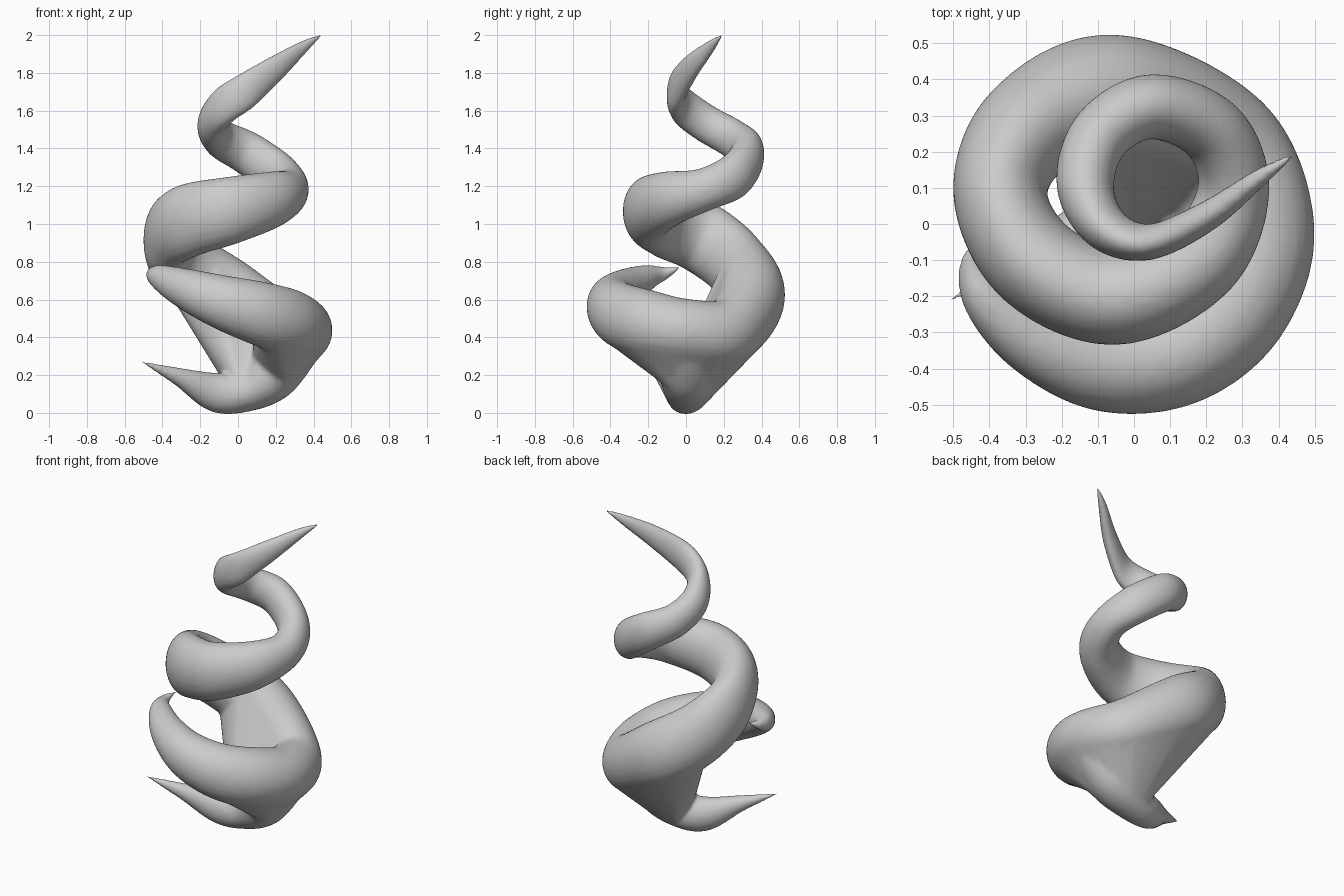
import bpy, bmesh, math
from mathutils import Vector

if "Cube" in bpy.data.objects:
    bpy.data.objects.remove(bpy.data.objects["Cube"])

SIDES = 24


def spline(p0, p1, p2, p3, t):
    # Catmull-Rom blend of (x, y, z, half width, half height)
    return [0.5 * (2 * b + (c - a) * t + (2 * a - 5 * b + 4 * c - d) * t * t
                   + (3 * b - a - 3 * c + d) * t ** 3)
            for a, b, c, d in zip(p0, p1, p2, p3)]


def tentacle(bm, keys, steps=10):
    # tube with an elliptical section; returns its rings of points
    pts = [keys[0]] + keys + [keys[-1]]
    path = []
    for i in range(len(keys) - 1):
        path += [spline(*pts[i:i + 4], s / steps) for s in range(steps)]
    path.append(list(keys[-1]))
    rings = []
    for i, p in enumerate(path):
        a, b = path[max(i - 1, 0)], path[min(i + 1, len(path) - 1)]
        tan = (Vector(b[:3]) - Vector(a[:3])).normalized()
        side = tan.cross(Vector((0, 0, 1))).normalized()
        up = side.cross(tan)
        w, h = max(p[3], 0.006), max(p[4], 0.006)
        rings.append([bm.verts.new(Vector(p[:3])
                      + side * w * math.cos(k * math.tau / SIDES)
                      + up * h * math.sin(k * math.tau / SIDES)) for k in range(SIDES)])
    for r, q in zip(rings, rings[1:]):
        for k in range(SIDES):
            n = (k + 1) % SIDES
            bm.faces.new((r[k], r[n], q[n], q[k]))
    bm.faces.new(rings[0][::-1])
    bm.faces.new(rings[-1])
    return [[v.co.copy() for v in r] for r in rings]


def web(bm, ring_a, ring_b, ring_c):
    # solid skin stretched between a foot ring and a stretch of the spiral
    verts = [bm.verts.new(c) for c in ring_a + ring_b + ring_c]
    bmesh.ops.convex_hull(bm, input=verts)
    loose = [v for v in verts if not v.link_faces]
    bmesh.ops.delete(bm, geom=loose, context='VERTS')


bm = bmesh.new()
# one spiral: hooked lower arm, round the right and back, up to the top tip
coil = tentacle(bm, [
    (-0.42, -0.03, 0.77, 0.006, 0.006),
    (-0.45, -0.11, 0.74, 0.033, 0.035),
    (-0.405, -0.21, 0.715, 0.07, 0.07),
    (-0.27, -0.32, 0.655, 0.105, 0.11),
    (-0.08, -0.385, 0.585, 0.135, 0.145),
    (0.12, -0.355, 0.525, 0.15, 0.17),
    (0.27, -0.22, 0.475, 0.165, 0.18),
    (0.335, -0.01, 0.435, 0.165, 0.17),
    (0.245, 0.23, 0.435, 0.155, 0.175),
    (-0.06, 0.345, 0.62, 0.18, 0.20),
    (-0.29, 0.26, 0.79, 0.15, 0.19),
    (-0.37, 0.08, 0.93, 0.13, 0.19),
    (-0.27, -0.11, 1.015, 0.135, 0.195),
    (-0.05, -0.20, 1.07, 0.135, 0.18),
    (0.18, -0.10, 1.13, 0.12, 0.15),
    (0.275, 0.09, 1.18, 0.10, 0.115),
    (0.22, 0.255, 1.255, 0.095, 0.12),
    (0.05, 0.325, 1.375, 0.09, 0.115),
    (-0.09, 0.25, 1.45, 0.085, 0.105),
    (-0.135, 0.11, 1.53, 0.08, 0.10),
    (-0.08, -0.01, 1.62, 0.065, 0.10),
    (0.04, -0.05, 1.705, 0.05, 0.095),
    (0.20, 0.02, 1.825, 0.042, 0.07),
    (0.35, 0.13, 1.94, 0.025, 0.035),
    (0.44, 0.19, 2.00, 0.008, 0.008)])
# foot with its straight spike
foot = tentacle(bm, [
    (-0.51, -0.21, 0.27, 0.006, 0.006),
    (-0.31, -0.115, 0.19, 0.045, 0.05),
    (-0.12, -0.02, 0.11, 0.09, 0.105),
    (0.04, 0.01, 0.11, 0.12, 0.105),
    (0.18, 0.01, 0.20, 0.15, 0.14),
    (0.30, 0.01, 0.39, 0.16, 0.16)])
# funnel of skin joining the foot to the front, right and back of the spiral
for i in range(54, 96, 2):
    t = min(max((i - 60) / 32, 0), 1)
    web(bm, foot[round(40 - 12 * t)], coil[i], coil[i + 2])
bmesh.ops.recalc_face_normals(bm, faces=bm.faces)
mesh = bpy.data.meshes.new("spiral_tentacle")
bm.to_mesh(mesh)
bm.free()
body = bpy.data.objects.new("spiral_tentacle", mesh)
bpy.context.collection.objects.link(body)

# fuse the arms and soften the joints
fuse = body.modifiers.new("fuse", 'REMESH')
fuse.mode = 'VOXEL'
fuse.voxel_size = 0.011
fuse.use_smooth_shade = True
soft = body.modifiers.new("soften", 'SMOOTH')
soft.factor = 0.5
soft.iterations = 12
